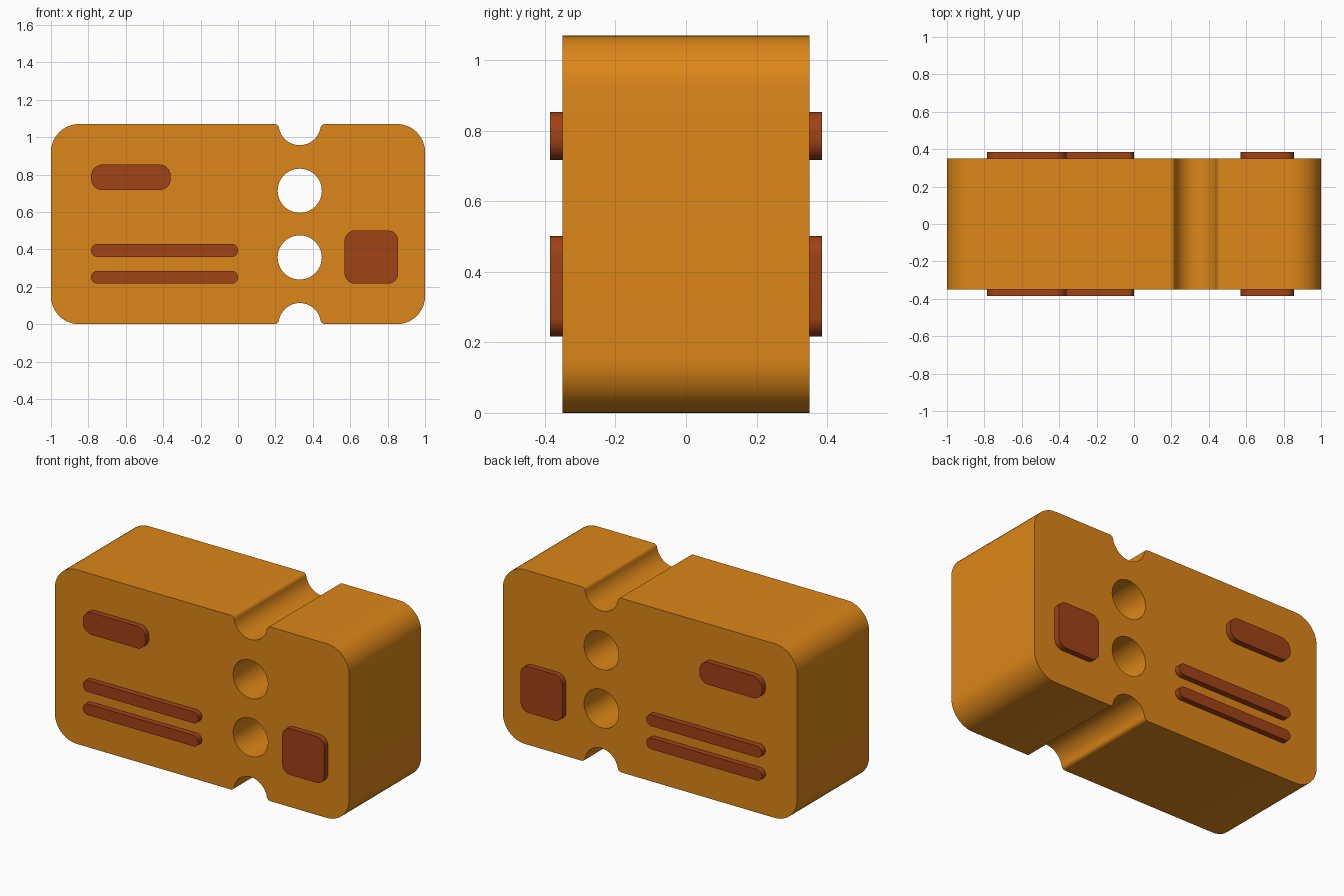
import bpy
import bmesh
from math import sin, cos, pi, sqrt, atan2

if "Cube" in bpy.data.objects:
    bpy.data.objects.remove(bpy.data.objects["Cube"], do_unlink=True)

HEIGHT = 1.07
HALF_DEPTH = 0.35
RELIEF = 0.035
HOLE_X = 0.33
HOLE_RADIUS = 0.118


def material(name, rgb):
    mat = bpy.data.materials.new(name)
    mat.use_nodes = True
    mat.diffuse_color = (*rgb, 1)
    mat.node_tree.nodes["Principled BSDF"].inputs["Base Color"].default_value = (*rgb, 1)
    return mat


def arc(cx, cz, radius, start, end, steps=12):
    angles = [start + (end - start) * i / steps for i in range(steps + 1)]
    return [(cx + radius * cos(a), cz + radius * sin(a)) for a in angles]


def rounded_rect(x0, x1, z0, z1, r):
    centres = [(x1 - r, z0 + r), (x1 - r, z1 - r), (x0 + r, z1 - r), (x0 + r, z0 + r)]
    points = []
    for i, (cx, cz) in enumerate(centres):
        points += arc(cx, cz, r, (i - 1) * pi / 2, i * pi / 2)
    return points


def prism(name, outline, y0, y1, mat):
    """Extrude an x-z outline from y0 to y1."""
    bm = bmesh.new()
    face = bm.faces.new([bm.verts.new((x, y0, z)) for x, z in outline])
    extruded = bmesh.ops.extrude_face_region(bm, geom=[face])["geom"]
    moved = [v for v in extruded if isinstance(v, bmesh.types.BMVert)]
    bmesh.ops.translate(bm, verts=moved, vec=(0, y1 - y0, 0))
    bmesh.ops.recalc_face_normals(bm, faces=bm.faces)
    mesh = bpy.data.meshes.new(name)
    bm.to_mesh(mesh)
    bm.free()
    mesh.materials.append(mat)
    obj = bpy.data.objects.new(name, mesh)
    bpy.context.collection.objects.link(obj)
    return obj


def activate(obj):
    bpy.ops.object.select_all(action="DESELECT")
    obj.select_set(True)
    bpy.context.view_layer.objects.active = obj


def smooth(obj):
    activate(obj)
    bpy.ops.object.shade_smooth_by_angle(angle=pi / 6)


def notch(radius=0.113, lip=0.024):
    """Round bite in the bottom edge with softened lips, left to right."""
    offset = sqrt((radius + lip) ** 2 - lip ** 2)
    tilt = atan2(lip, offset)
    left = arc(HOLE_X - offset, lip, lip, -pi / 2, -tilt, 8)
    bite = arc(HOLE_X, 0, radius, pi - tilt, tilt, 24)
    right = arc(HOLE_X + offset, lip, lip, pi + tilt, 3 * pi / 2, 8)
    return left + bite[1:-1] + right


orange = material("orange", (0.72, 0.24, 0.009))
brown = material("brown", (0.35, 0.055, 0.008))

# Body: rounded slab, notched at the bottom and top edges
corners = rounded_rect(-1, 1, 0, HEIGHT, 0.15)
half = len(corners) // 2
bottom_notch = notch()
top_notch = [(x, HEIGHT - z) for x, z in reversed(bottom_notch)]
outline = bottom_notch + corners[:half] + top_notch + corners[half:]
body = prism("body", outline, -HALF_DEPTH, HALF_DEPTH, orange)

# Two round holes through the body
for k in (1, 2):
    circle = arc(HOLE_X, HEIGHT * k / 3, HOLE_RADIUS, 0, 2 * pi, 48)[:-1]
    cutter = prism("hole_cutter", circle, -0.5, 0.5, orange)
    cutter.hide_render = True
    cut = body.modifiers.new("hole", "BOOLEAN")
    cut.operation = "DIFFERENCE"
    cut.solver = "EXACT"
    cut.object = cutter
    activate(body)
    bpy.ops.object.modifier_apply(modifier=cut.name)
    bpy.data.objects.remove(cutter, do_unlink=True)
smooth(body)

# Raised panels, repeated on the front and back
panels = {
    "short_bar": (-0.785, -0.36, 0.717, 0.853, 0.06),
    "upper_line": (-0.785, 0, 0.359, 0.429, 0.034),
    "lower_line": (-0.785, 0, 0.217, 0.285, 0.033),
    "square_panel": (0.57, 0.856, 0.217, 0.501, 0.055),
}
for name, shape in panels.items():
    for side, sign in (("front", -1), ("back", 1)):
        inner = sign * (HALF_DEPTH - 0.01)
        outer = sign * (HALF_DEPTH + RELIEF)
        smooth(prism(f"{side}_{name}", rounded_rect(*shape), inner, outer, brown))
